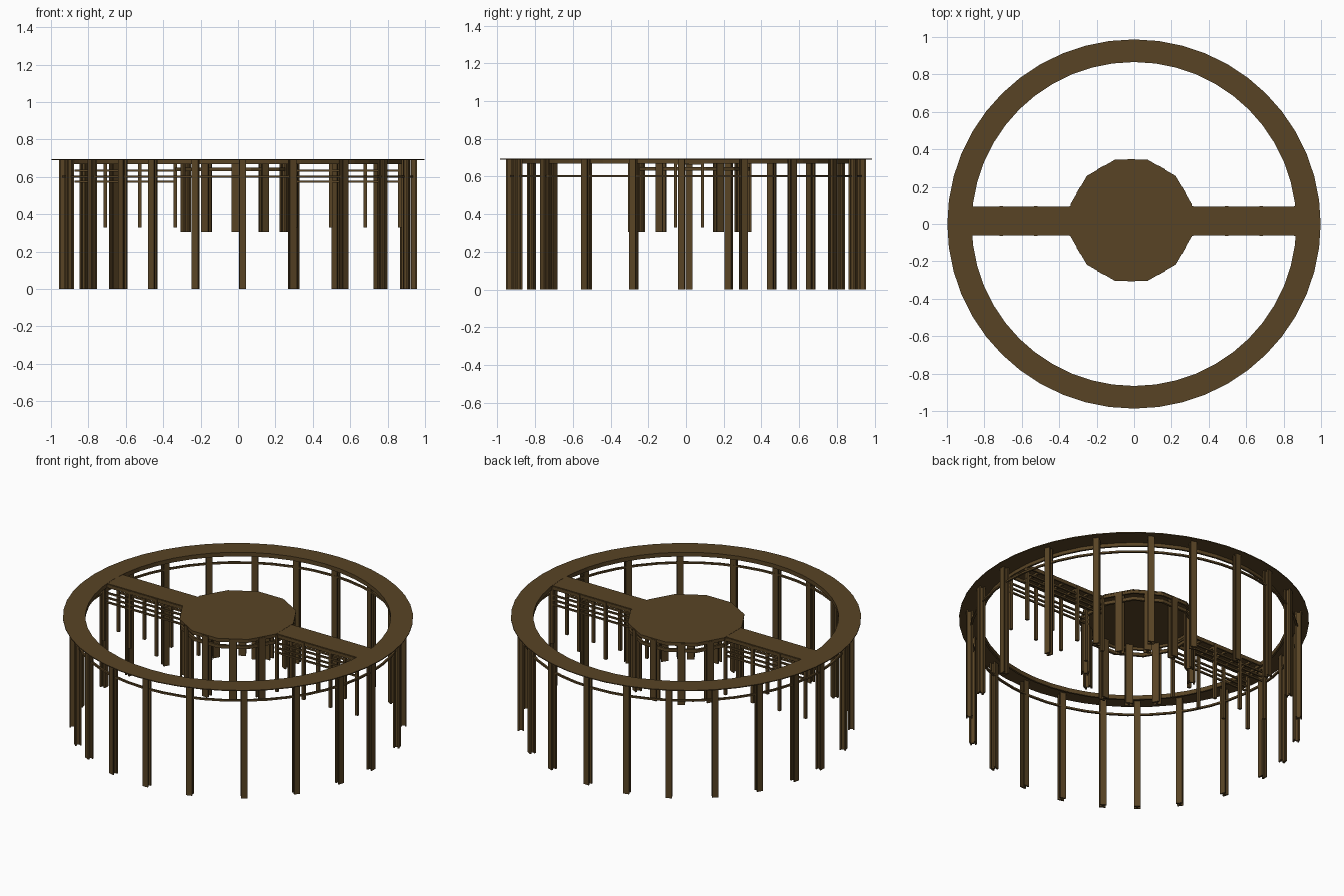
import bpy, bmesh, math
from mathutils import Matrix

if "Cube" in bpy.data.objects:
    bpy.data.objects.remove(bpy.data.objects["Cube"])

timber = bpy.data.materials.new("dark brown timber")
timber.diffuse_color = (0.098, 0.057, 0.018, 1)
timber.use_nodes = True
timber.node_tree.nodes["Principled BSDF"].inputs["Base Color"].default_value = timber.diffuse_color

TOP = 0.694
HUB = (-0.015, 0.02)


def finish(bm, name):
    bmesh.ops.recalc_face_normals(bm, faces=bm.faces)
    me = bpy.data.meshes.new(name)
    bm.to_mesh(me)
    bm.free()
    me.materials.append(timber)
    ob = bpy.data.objects.new(name, me)
    bpy.context.collection.objects.link(ob)
    return ob


def box(bm, x0, x1, y0, y1, z0, z1, mat=None):
    m = Matrix.Translation(((x0 + x1) / 2, (y0 + y1) / 2, (z0 + z1) / 2))
    m = m @ Matrix.Diagonal((x1 - x0, y1 - y0, z1 - z0, 1))
    bmesh.ops.create_cube(bm, size=1, matrix=(mat @ m) if mat else m)


def band(name, n, outer, inner, z0, z1, centre=(0, 0), offset=0.0):
    """Flat ring with rectangular section; outer and inner are (rx, ry)."""
    bm = bmesh.new()
    loops = []
    for i in range(n):
        a = math.tau * i / n + offset
        c, s = math.cos(a), math.sin(a)
        loops.append([bm.verts.new((centre[0] + r[0] * c, centre[1] + r[1] * s, z))
                      for r, z in ((outer, z0), (outer, z1), (inner, z1), (inner, z0))])
    for i in range(n):
        p, q = loops[i], loops[(i + 1) % n]
        for k in range(4):
            j = (k + 1) % 4
            bm.faces.new((p[k], q[k], q[j], p[j]))
    return finish(bm, name)


def h_post(bm, x, y, ang, w, z0, z1, t=0.009):
    """H-section post, flanges facing along the radius."""
    m = Matrix.Translation((x, y, 0)) @ Matrix.Rotation(ang, 4, 'Z')
    h = w / 2
    box(bm, -h, -h + t, -h, h, z0, z1, m)
    box(bm, h - t, h, -h, h, z0, z1, m)
    box(bm, -h + t, h - t, -t / 2, t / 2, z0, z1, m)


# Circular walkway: thin deck, inner edge beam, lower hoop
band("ring_deck", 48, (0.998, 0.987), (0.868, 0.866), TOP - 0.005, TOP)
band("ring_inner_beam", 48, (0.880, 0.878), (0.868, 0.866), 0.668, TOP - 0.005)
band("ring_lower_hoop", 48, (0.937, 0.932), (0.925, 0.920), 0.596, 0.607)

# Tall outer posts, unevenly spaced
bm = bmesh.new()
for deg in (-1.5, 19, 37, 56, 71, 88.5, 104, 119, 135, 151, 166, 179,
            -163, -146, -131, -119, -104, -88.5, -72, -53, -34.5, -17.3):
    a = math.radians(deg)
    h_post(bm, 0.94 * math.cos(a), 0.937 * math.sin(a), a, 0.036, 0, TOP - 0.005)
finish(bm, "outer_posts")

# Twelve-sided central platform with edge beam and lower hoop
bm = bmesh.new()
bmesh.ops.create_cone(bm, cap_ends=True, segments=12, radius1=0.336, radius2=0.336, depth=0.006,
                      matrix=Matrix.Translation((*HUB, TOP - 0.003)) @ Matrix.Rotation(math.radians(15), 4, 'Z'))
# turn until a flat side faces the bridges
ang = min((math.atan2(v.co.y - HUB[1], v.co.x - HUB[0]) % math.radians(30)) for v in bm.verts)
bmesh.ops.rotate(bm, verts=bm.verts, cent=(*HUB, 0), matrix=Matrix.Rotation(math.radians(15) - ang, 3, 'Z'))
finish(bm, "hub_deck")
half = math.radians(15)
band("hub_edge_beam", 12, (0.334, 0.334), (0.322, 0.322), 0.672, TOP - 0.006, HUB, half)
band("hub_lower_hoop", 12, (0.330, 0.330), (0.316, 0.316), 0.630, 0.650, HUB, half)

# Short hub posts, left out where the bridges join
bm = bmesh.new()
for i in range(12):
    if i % 6:
        a = math.tau * i / 12
        h_post(bm, HUB[0] + 0.306 * math.cos(a), HUB[1] + 0.306 * math.sin(a), a, 0.042, 0.305, TOP - 0.006)
finish(bm, "hub_posts")

# Two bridges: deck, edge beams, side rails, cross bars, thin posts
for name, x0, x1, xs in (("left", -0.875, -0.325, (-0.89, -0.71, -0.525, -0.335)),
                         ("right", 0.295, 0.875, (0.31, 0.495, 0.68, 0.865))):
    bm = bmesh.new()
    box(bm, x0, x1, -0.058, 0.09, TOP - 0.007, TOP - 0.001)
    finish(bm, name + "_bridge_deck")
    bm = bmesh.new()
    for y in (-0.056, 0.088):
        box(bm, x0, x1, y - 0.005, y + 0.005, 0.668, TOP - 0.005)
        for z in (0.633, 0.603, 0.575):
            box(bm, x0, x1, y - 0.005, y + 0.005, z - 0.005, z + 0.005)
    finish(bm, name + "_bridge_rails")
    bm = bmesh.new()
    for i, x in enumerate(xs):
        for y in (-0.056, 0.088):
            box(bm, x - 0.009, x + 0.009, y - 0.008, y + 0.008, 0.33, TOP - 0.005)
        box(bm, x - 0.006, x + 0.006, -0.056, 0.088, 0.662, 0.676)
        if i < 3:
            mid = (x + xs[i + 1]) / 2
            box(bm, mid - 0.006, mid + 0.006, -0.056, 0.088, 0.668, 0.682)
    finish(bm, name + "_bridge_posts")
